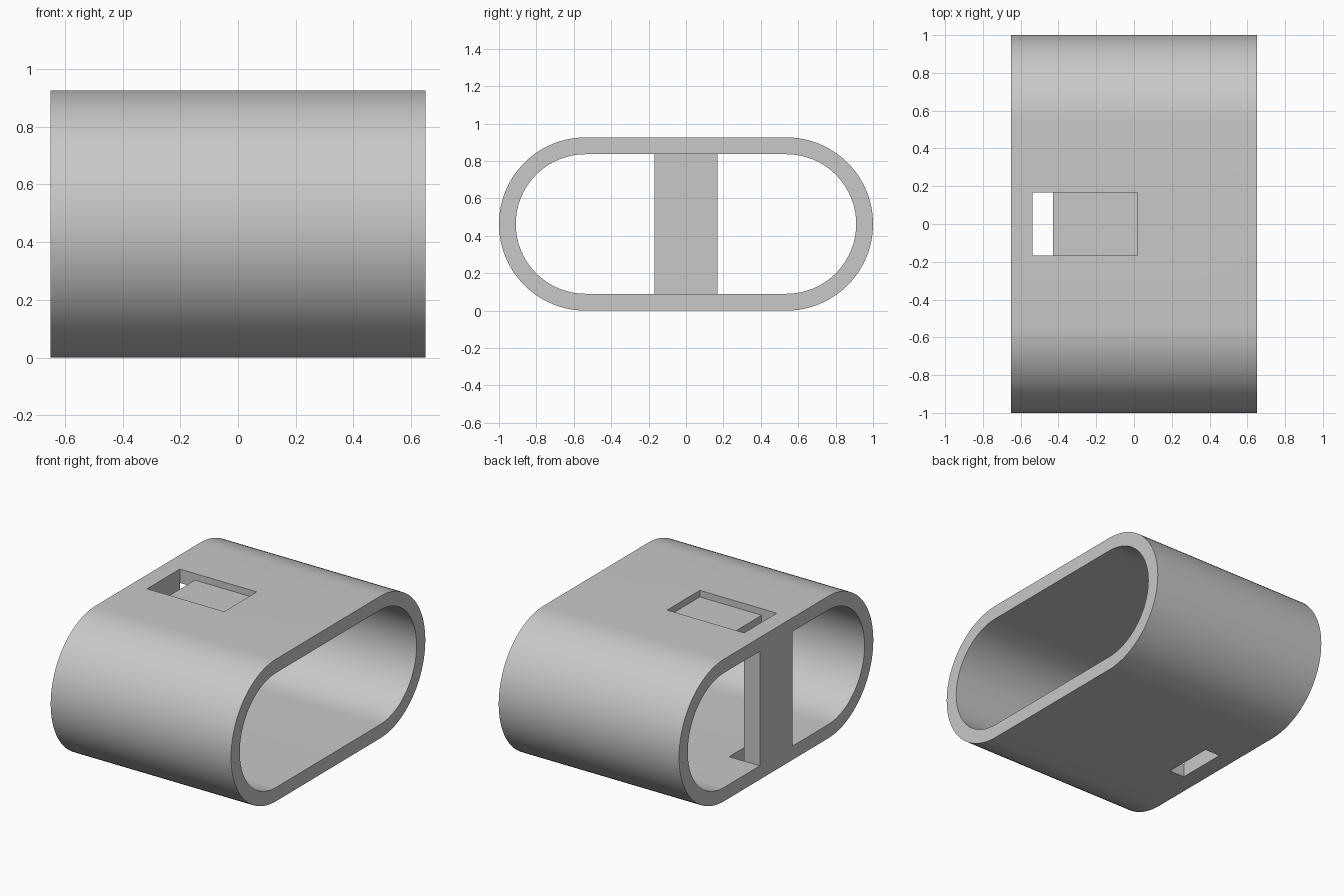
import bpy, bmesh, math

if "Cube" in bpy.data.objects:
    bpy.data.objects.remove(bpy.data.objects["Cube"], do_unlink=True)

HALF_LENGTH = 0.65     # half extent along x
RADIUS = 0.463         # outer end radius, half the height
WALL = 0.09
STRAIGHT = 1.0 - RADIUS
POST_IN = -0.537       # inner face of the post
SLOT_END = -0.428
HALF_SLOT = 0.168
HEIGHT = 2 * RADIUS

grey = bpy.data.materials.new("plain grey")
grey.use_nodes = True
colour = (0.58, 0.58, 0.58, 1)
grey.diffuse_color = colour
grey.node_tree.nodes["Principled BSDF"].inputs["Base Color"].default_value = colour


def finish(bm, name):
    bmesh.ops.recalc_face_normals(bm, faces=bm.faces)
    mesh = bpy.data.meshes.new(name)
    bm.to_mesh(mesh)
    bm.free()
    mesh.materials.append(grey)
    obj = bpy.data.objects.new(name, mesh)
    bpy.context.collection.objects.link(obj)
    return obj


def stadium(radius, steps=48):
    """Rounded outline in the y-z plane."""
    points = []
    for side, start in ((1, -math.pi / 2), (-1, math.pi / 2)):
        for i in range(steps + 1):
            a = start + math.pi * i / steps
            points.append((side * STRAIGHT + radius * math.cos(a),
                           RADIUS + radius * math.sin(a)))
    return points


def box(name, x0, x1, z0, z1):
    bm = bmesh.new()
    bmesh.ops.create_cube(bm, size=1)
    for v in bm.verts:
        v.co = (x1 if v.co.x > 0 else x0,
                math.copysign(HALF_SLOT, v.co.y),
                z1 if v.co.z > 0 else z0)
    return finish(bm, name)


# Hollow rounded sleeve, open at both ends
bm = bmesh.new()
loops = [[bm.verts.new((x, y, z)) for y, z in stadium(r)]
         for x, r in ((-HALF_LENGTH, RADIUS), (HALF_LENGTH, RADIUS),
                      (HALF_LENGTH, RADIUS - WALL), (-HALF_LENGTH, RADIUS - WALL))]
count = len(loops[0])
for k in range(4):
    a, b = loops[k], loops[(k + 1) % 4]
    for i in range(count):
        j = (i + 1) % count
        bm.faces.new((a[i], a[j], b[j], b[i]))
sleeve = finish(bm, "sleeve")

# Post across one end, a shallow top recess, and a slot through both walls
helpers = [
    ("UNION", box("post", -HALF_LENGTH, POST_IN, WALL / 2, HEIGHT - WALL / 2)),
    ("DIFFERENCE", box("recess_cutter", POST_IN, 0.018, HEIGHT - 0.043, HEIGHT + 0.2)),
    ("DIFFERENCE", box("slot_cutter", POST_IN, SLOT_END, -0.2, HEIGHT + 0.2)),
]
for operation, helper in helpers:
    helper.hide_render = True
    mod = sleeve.modifiers.new(helper.name, "BOOLEAN")
    mod.operation = operation
    mod.solver = "EXACT"
    mod.object = helper

# Bake the cuts and remove the helpers
graph = bpy.context.evaluated_depsgraph_get()
sleeve.data = bpy.data.meshes.new_from_object(sleeve.evaluated_get(graph))
sleeve.modifiers.clear()
for _, helper in helpers:
    bpy.data.objects.remove(helper, do_unlink=True)

# Smooth curved walls with crisp rims
bpy.ops.object.select_all(action="DESELECT")
sleeve.select_set(True)
bpy.context.view_layer.objects.active = sleeve
bpy.ops.object.shade_smooth_by_angle(angle=math.radians(30))
